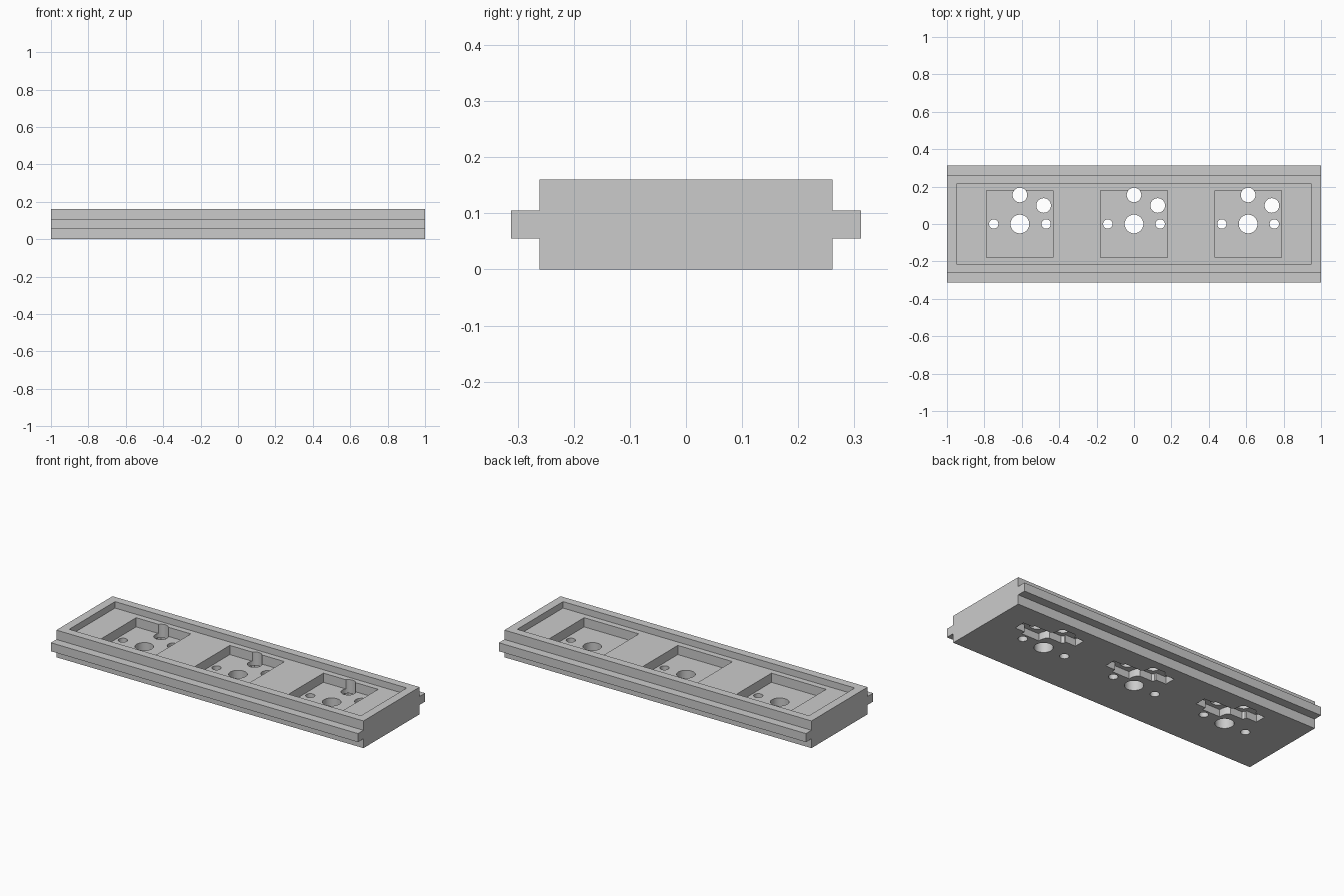
import bpy, bmesh, math

if "Cube" in bpy.data.objects:
    bpy.data.objects.remove(bpy.data.objects["Cube"])

grey = bpy.data.materials.new("plain_grey")
grey.diffuse_color = (0.6, 0.6, 0.6, 1)
grey.use_nodes = True
grey.node_tree.nodes["Principled BSDF"].inputs["Base Color"].default_value = grey.diffuse_color


def prism(name, pts, axis, lo, hi):
    """Extrude a 2D outline: axis 'x' takes (y, z) points, axis 'z' takes (x, y)."""
    place = (lambda p, t: (t, p[0], p[1])) if axis == 'x' else (lambda p, t: (p[0], p[1], t))
    bm = bmesh.new()
    face = bm.faces.new([bm.verts.new(place(p, lo)) for p in pts])
    ext = bmesh.ops.extrude_face_region(bm, geom=[face])
    verts = [v for v in ext["geom"] if isinstance(v, bmesh.types.BMVert)]
    d = hi - lo
    bmesh.ops.translate(bm, verts=verts, vec=(d, 0, 0) if axis == 'x' else (0, 0, d))
    bmesh.ops.recalc_face_normals(bm, faces=bm.faces[:])
    mesh = bpy.data.meshes.new(name)
    bm.to_mesh(mesh)
    bm.free()
    mesh.materials.append(grey)
    ob = bpy.data.objects.new(name, mesh)
    bpy.context.collection.objects.link(ob)
    return ob


def rect(x0, x1, y0, y1):
    return [(x0, y0), (x1, y0), (x1, y1), (x0, y1)]


def circle(cx, cy, r, n=40):
    return [(cx + r * math.cos(2 * math.pi * i / n),
             cy + r * math.sin(2 * math.pi * i / n)) for i in range(n)]


def cut(pts, lo, hi):
    tool = prism("cutter", pts, 'z', lo, hi)
    tool.hide_render = True
    mod = plate.modifiers.new("cut", 'BOOLEAN')
    mod.operation, mod.solver, mod.object = 'DIFFERENCE', 'EXACT', tool
    bpy.context.view_layer.objects.active = plate
    bpy.ops.object.modifier_apply(modifier=mod.name)
    bpy.data.objects.remove(tool)


# Plate with a tongue along both long sides
H, TRAY, FLOOR, SOCKET = 0.16, 0.122, 0.068, 0.042
half = [(0.261, 0), (0.261, 0.055), (0.312, 0.055), (0.312, 0.105), (0.261, 0.105), (0.261, H)]
plate = prism("switch_plate", half + [(-y, z) for y, z in reversed(half)], 'x', -1, 1)

# Shallow tray in the top
cut(rect(-0.95, 0.95, -0.213, 0.213), TRAY, H + 0.1)

# Underside socket outline, with a contact pad at each end
socket = [(-0.05, 0.107), (-0.038, 0.095), (0.04, 0.095), (0.056, 0.08), (0.064, 0.056),
          (0.064, 0.038), (0.18, 0.038), (0.18, 0.062), (0.243, 0.062), (0.243, 0.128),
          (0.18, 0.128), (0.18, 0.142), (0.075, 0.142), (0.056, 0.158), (0.051, 0.195),
          (0.038, 0.208), (-0.038, 0.208), (-0.05, 0.195), (-0.05, 0.184), (-0.116, 0.184),
          (-0.116, 0.118), (-0.05, 0.118)]
holes = [(0, 0, 0.05), (-0.14, 0, 0.025), (0.14, 0, 0.025), (0, 0.155, 0.039), (0.127, 0.099, 0.039)]

# Three switch positions: square pocket, socket recess and through holes
for cx in (-0.61, 0, 0.61):
    cut(rect(cx - 0.178, cx + 0.178, -0.178, 0.178), FLOOR, H + 0.1)
    cut([(cx + x, y) for x, y in socket], -0.1, SOCKET)
    for x, y, r in holes:
        cut(circle(cx + x, y, r), -0.1, H + 0.1)

bpy.context.view_layer.objects.active = plate
plate.select_set(True)
bpy.ops.object.shade_smooth_by_angle(angle=math.radians(30))
